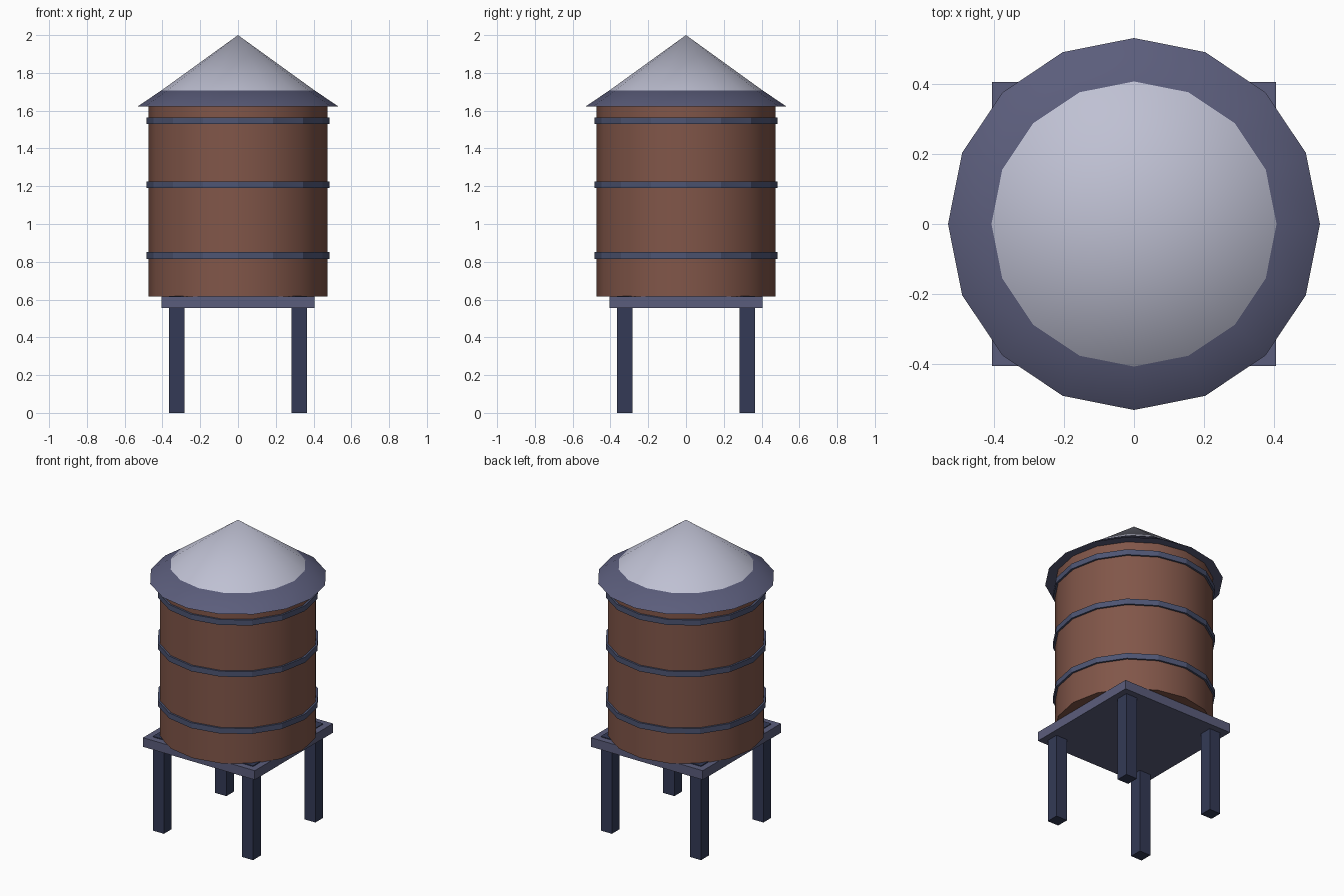
import bpy, bmesh, math

if "Cube" in bpy.data.objects:
    bpy.data.objects.remove(bpy.data.objects["Cube"])

SIDES = 16


def material(name, rgb):
    m = bpy.data.materials.new(name)
    m.diffuse_color = (*rgb, 1.0)
    m.use_nodes = True
    m.node_tree.nodes["Principled BSDF"].inputs["Base Color"].default_value = m.diffuse_color
    return m


wood = material("brown wood", (0.22, 0.093, 0.066))
steel = material("slate steel", (0.105, 0.11, 0.20))
hoop_blue = material("hoop blue", (0.075, 0.09, 0.17))
leg_blue = material("dark navy", (0.033, 0.042, 0.093))
roof_grey = material("pale grey", (0.52, 0.53, 0.65))


def lathe(name, profile, mat, smooth=False, caps=True):
    """Revolve (radius, z) points; radius 0 makes a tip."""
    bm = bmesh.new()
    rings = []
    for r, z in profile:
        n = SIDES if r > 0 else 1
        rings.append([bm.verts.new((r * math.cos(math.tau * i / SIDES),
                                    r * math.sin(math.tau * i / SIDES), z))
                      for i in range(n)])
    for a, b in zip(rings, rings[1:]):
        for i in range(SIDES):
            j = (i + 1) % SIDES
            if len(b) == 1:
                bm.faces.new((a[i], a[j], b[0]))
            else:
                bm.faces.new((a[i], a[j], b[j], b[i]))
    if caps:
        bm.faces.new(rings[0][::-1])
        if len(rings[-1]) > 1:
            bm.faces.new(rings[-1])
    me = bpy.data.meshes.new(name)
    bm.to_mesh(me)
    bm.free()
    me.materials.append(mat)
    ob = bpy.data.objects.new(name, me)
    bpy.context.collection.objects.link(ob)
    if smooth:
        bpy.ops.object.select_all(action='DESELECT')
        ob.select_set(True)
        bpy.context.view_layer.objects.active = ob
        bpy.ops.object.shade_smooth_by_angle(angle=math.radians(35))
    return ob


def box(name, center, size, mat):
    bpy.ops.mesh.primitive_cube_add(size=1, location=center)
    ob = bpy.context.object
    ob.name = name
    ob.scale = size
    ob.data.materials.append(mat)


# Four legs, poking slightly through the platform
for sx, sy, label in ((-1, -1, "front_left"), (1, -1, "front_right"),
                      (-1, 1, "back_left"), (1, 1, "back_right")):
    box("leg_" + label, (sx * 0.324, sy * 0.324, 0.31), (0.081, 0.081, 0.62), leg_blue)

# Square platform
box("platform", (0, 0, 0.585), (0.812, 0.812, 0.06), steel)

# Wooden barrel and its three hoops
lathe("barrel", [(0.473, 0.615), (0.473, 1.64)], wood, smooth=True)
for name, z in (("hoop_lower", 0.834), ("hoop_middle", 1.208), ("hoop_upper", 1.547)):
    lathe(name, [(0.485, z - 0.018), (0.485, z + 0.018)], hoop_blue)

# Conical roof: dark eave, closed underneath, and pale cone
lathe("roof_eave", [(0.531, 1.623), (0.407, 1.706)], steel, smooth=True)
lathe("roof_cone", [(0.407, 1.706), (0, 2.0)], roof_grey, smooth=True, caps=False)
